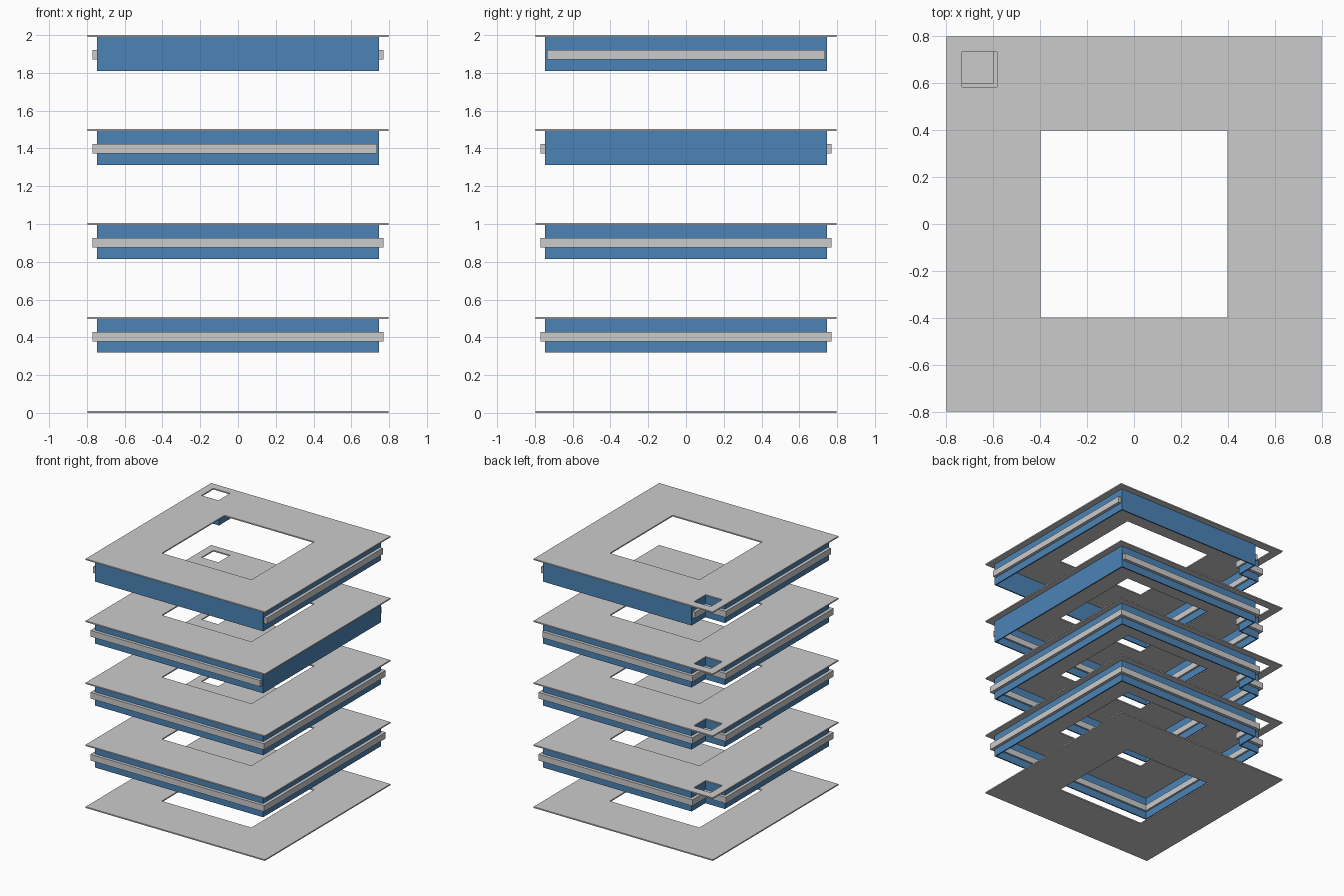
import bpy, bmesh
from mathutils import Vector

if "Cube" in bpy.data.objects:
    bpy.data.objects.remove(bpy.data.objects["Cube"])

U = 2 / 20.1          # drawing unit to model unit
PITCH, SLAB = 5.0, 0.1
WALL = 0.1            # wall thickness

blue = bpy.data.materials.new("wall_blue")
blue.diffuse_color = (0.07, 0.23, 0.47, 1)
blue.use_nodes = True
blue.node_tree.nodes["Principled BSDF"].inputs["Base Color"].default_value = blue.diffuse_color


def finish(bm, name, mat=None):
    bmesh.ops.remove_doubles(bm, verts=bm.verts, dist=1e-4)
    bmesh.ops.recalc_face_normals(bm, faces=bm.faces)
    bmesh.ops.scale(bm, vec=(U, U, U), verts=bm.verts)
    me = bpy.data.meshes.new(name)
    bm.to_mesh(me)
    bm.free()
    ob = bpy.data.objects.new(name, me)
    bpy.context.collection.objects.link(ob)
    if mat:
        me.materials.append(mat)


def slab(name, z, rects):
    """Flat plate: first rectangle is the outline, the others are holes."""
    bm = bmesh.new()
    for x0, y0, x1, y1 in rects:
        vs = [bm.verts.new((x, y, z)) for x, y in ((x0, y0), (x1, y0), (x1, y1), (x0, y1))]
        for i in range(4):
            bm.edges.new((vs[i], vs[(i + 1) % 4]))
    bmesh.ops.triangle_fill(bm, edges=bm.edges[:], use_beauty=True, normal=(0, 0, 1))
    ext = bmesh.ops.extrude_face_region(bm, geom=bm.faces[:], use_keep_orig=True)
    top = [g for g in ext["geom"] if isinstance(g, bmesh.types.BMVert)]
    bmesh.ops.translate(bm, vec=(0, 0, SLAB), verts=top)
    finish(bm, name)


# Wall outline, anticlockwise: front, right, back, notch side, notch back, left
OUT = [Vector(p) for p in ((-7.5, -7.5), (7.5, -7.5), (7.5, 7.5),
                           (-5.75, 7.5), (-5.75, 5.75), (-7.5, 5.75))]
N = len(OUT)
DIRS = [(OUT[(i + 1) % N] - OUT[i]).normalized() for i in range(N)]
NORM = [Vector((d.y, -d.x)) for d in DIRS]


def ring(name, outer, inner, z0, z1, skip=(), mat=None):
    """Mitred strip along the outline; skipped edges leave capped ends."""
    bm = bmesh.new()
    for i in range(N):
        if i in skip:
            continue
        ends = []
        for vert, nb in ((i, (i - 1) % N), ((i + 1) % N, (i + 1) % N)):
            sec = []
            for d, z in ((outer, z0), (outer, z1), (inner, z1), (inner, z0)):
                e = -WALL if nb in skip else d
                p = OUT[vert] + NORM[i] * d + NORM[nb] * e
                sec.append(bm.verts.new((p.x, p.y, z)))
            ends.append(sec)
            if nb in skip:
                bm.faces.new(sec)
        a, b = ends
        for k in range(4):
            m = (k + 1) % 4
            bm.faces.new((a[k], b[k], b[m], a[m]))
    finish(bm, name, mat)


# Floor plates: the ground plate has no corner shaft
PLATE = (-8, -8, 8, 8)
COURT = (-4, -4, 4, 4)
SHAFT = (-7.35, 5.85, -5.85, 7.35)
slab("ground_slab", 0, [PLATE, COURT])

# Edges without a band on each storey
BLANK = {1: (), 2: (), 3: (1,), 4: (0, 2)}
for k, skip in BLANK.items():
    z = k * PITCH
    slab(f"floor_slab_{k}", z, [PLATE, COURT, SHAFT])
    ring(f"hanging_wall_{k}", 0, -WALL, z - 1.8, z, mat=blue)
    ring(f"wall_band_{k}", 0.25, -0.25, z - 1.2, z - 0.7, skip)
